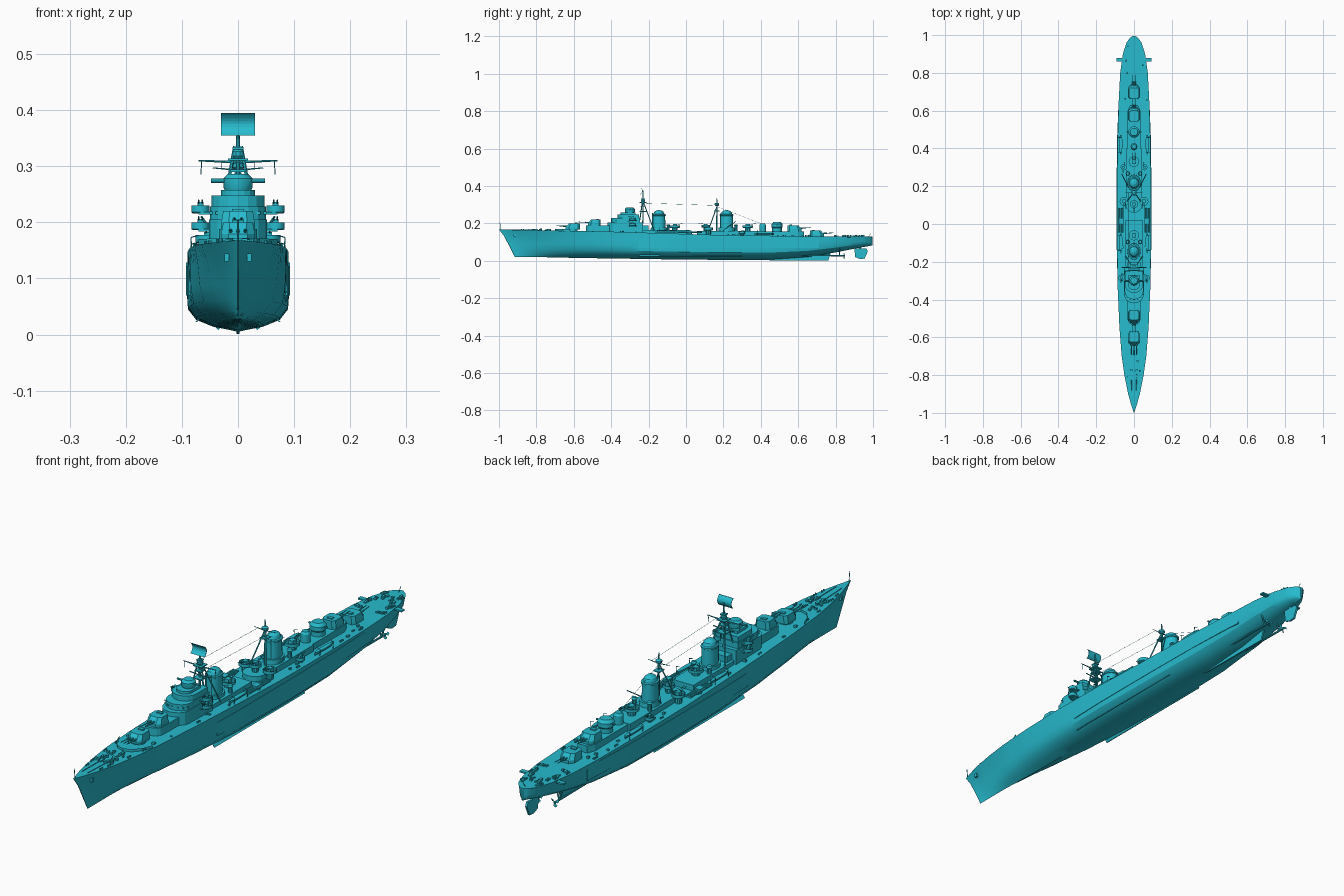
import bpy, math, random
from mathutils import Vector

if "Cube" in bpy.data.objects:
    bpy.data.objects.remove(bpy.data.objects["Cube"])

random.seed(4)
mat = bpy.data.materials.new("ship_paint")
mat.diffuse_color = (0.02, 0.5, 0.62, 1)
mat.use_nodes = True
mat.node_tree.nodes["Principled BSDF"].inputs["Base Color"].default_value = mat.diffuse_color

def mesh(name, verts, faces, smooth=False):
    me = bpy.data.meshes.new(name)
    me.from_pydata([tuple(v) for v in verts], [], faces)
    me.materials.append(mat)
    ob = bpy.data.objects.new(name, me)
    bpy.context.collection.objects.link(ob)
    if smooth:
        bpy.ops.object.select_all(action='DESELECT')
        ob.select_set(True)
        bpy.context.view_layer.objects.active = ob
        bpy.ops.object.shade_smooth_by_angle(angle=math.radians(30))
    return ob

def loft(name, rings, smooth=False):
    n = len(rings[0])
    verts = [p for r in rings for p in r]
    faces = [(i*n+j, i*n+(j+1) % n, (i+1)*n+(j+1) % n, (i+1)*n+j)
             for i in range(len(rings)-1) for j in range(n)]
    faces += [tuple(range(n))[::-1], tuple(range(len(verts)-n, len(verts)))]
    return mesh(name, verts, faces, smooth)

def prism(name, outline, z0, z1, top=None):
    return loft(name, [[(x, y, z0) for x, y in outline],
                       [(x, y, z1) for x, y in (top or outline)]])

def box(name, x, y, z0, w, l, h):
    a, b = w/2, l/2
    return prism(name, [(x-a, y-b), (x+a, y-b), (x+a, y+b), (x-a, y+b)], z0, z0+h)

def lathe(name, prof, x, y, n=16, sx=1, sy=1, smooth=True):
    return loft(name, [[(x+sx*r*math.cos(2*math.pi*i/n), y+sy*r*math.sin(2*math.pi*i/n), z)
                        for i in range(n)] for r, z in prof], smooth)

def rod(name, a, b, r, r2=None, n=6):
    a, b = Vector(a), Vector(b)
    q = (b-a).to_track_quat('Z', 'Y')
    ring = [Vector((math.cos(2*math.pi*i/n), math.sin(2*math.pi*i/n), 0)) for i in range(n)]
    return loft(name, [[a+q @ (v*r) for v in ring], [b+q @ (v*(r2 or r)) for v in ring]])

# Hull stations: y, deck half width, waterline half width, keel z, fullness
ST = [(-1, .001, .001, .02, 0), (-.95, .017, .007, .02, 0), (-.9, .031, .015, .02, 0),
      (-.8, .051, .031, .02, .1), (-.7, .065, .047, .018, .25), (-.55, .077, .068, .015, .5),
      (-.35, .086, .084, .012, .8), (-.1, .09, .091, .008, 1), (.2, .09, .091, .005, 1),
      (.45, .087, .088, .006, .9), (.65, .081, .08, .02, .7), (.8, .073, .069, .045, .6),
      (.9, .059, .052, .065, .6), (.96, .04, .034, .076, .6), (.985, .022, .018, .08, .6),
      (.996, .005, .004, .083, .6)]
SHEER = [(-1, .168), (-.8, .163), (-.4, .156), (-.1, .147), (.1, .14), (.4, .135), (.7, .13), (1, .131)]

def interp(table, y, k=1):
    for p, q in zip(table, table[1:]):
        if y <= q[0]:
            return p[k] + (q[k]-p[k])*(y-p[0])/(q[0]-p[0])
    return table[-1][k]

def deck(y):
    return interp(SHEER, y)

rings = []
for i in range(len(ST)*4-3):
    a, b = ST[i//4], ST[min(i//4+1, len(ST)-1)]
    y, wd, ww, zk, f = [p+(q-p)*(i % 4)/4 for p, q in zip(a, b)]
    mix = lambda v, u: v+(u-v)*f
    half = [(wd, 1), (wd+(ww-wd)*.6, .76), (ww, .5), (ww*mix(.8, .98), .3),
            (ww*mix(.5, .82), .16), (ww*mix(.25, .5), .07)]
    rake = .085*max(0, 1-(y+1)/.3)
    pt = lambda x, t: (x, y+rake*(1-t)**.8, zk+(deck(y)-zk)*t)
    rings.append([pt(x, t) for x, t in half] + [pt(0, 0)] + [pt(-x, t) for x, t in half[::-1]])
loft("hull", rings, True)

# Armour belt, bilge keels, skeg, rudder
ys = [-.25+.08*i for i in range(13)]
edge = [(interp(ST, y, 2)+.0015, y) for y in ys]
prism("armour_belt", edge + [(-x, y) for x, y in edge[::-1]], .07, .122)
loft("skeg", [[(s, .35, .01), (s, .45, .003), (s, .76, .001), (s, .775, .045), (s, .5, .03)] for s in (-.003, .003)])
loft("rudder", [[(s, .9, .066), (s, .905, .02), (s, .93, .01), (s, .955, .012), (s, .972, .05), (s, .965, .066)]
                for s in (-.004, .004)])
rod("rudder_stock", (0, .93, .06), (0, .93, .085), .005)
for s in (-1, 1):
    loft("bilge_keel", [[(s*.066, y, .033), (s*.07, y, .03), (s*.076, y, .022), (s*.073, y, .022)]
                        for y in (-.25, .3)])
    rod("propeller_shaft", (s*.035, .58, .03), (s*.035, .85, .028), .004, n=8)
    for dx in (.015, -.012):
        rod("shaft_strut", (s*.035, .82, .028), (s*(.035+dx), .82, .068), .003)
    for k in range(3):
        t = k*2.094+.5
        c, d = math.cos(t), math.sin(t)
        q = lambda r, w, e: (s*.035+c*r-d*w, .845+e, .028+d*r+c*w)
        mesh("propeller_blade", [q(.002, 0, 0), q(.013, -.007, -.003), q(.02, 0, 0), q(.013, .007, .003)], [(0, 1, 2, 3)])

# Breakwater on the forecastle
for s in (-1, 1):
    path = [(0, -.70), (s*.03, -.69), (s*.055, -.66), (s*.07, -.62)]
    for (x, y), (u, v) in zip(path, path[1:]):
        z = deck(y)-.002
        mesh("breakwater", [(x, y, z), (u, v, z), (u, v, z+.012), (x, y, z+.012)], [(0, 1, 2, 3)])

# Main gun turrets
def turret(name, y, z, d, guns, w=.03, l=.038, h=.032):
    lathe(name+"_barbette", [(w*.85, deck(y)-.01), (w*.85, z+.003)], 0, y, 20)
    o = lambda k, f: [(-w*.55*k, y+d*l*f), (w*.55*k, y+d*l*f), (w*k, y+d*l*f*.55), (w*k, y-d*l*.7),
                      (w*.65*k, y-d*l), (-w*.65*k, y-d*l), (-w*k, y-d*l*.7), (-w*k, y+d*l*f*.55)]
    loft(name, [[(a, b, zz) for a, b in o(k, f)] for k, f, zz in
                ((1, 1, z), (1, 1, z+h*.35), (.88, .55, z+h))])
    for i in range(guns):
        x = (i-(guns-1)/2)*.013
        rod(name+"_gun_sleeve", (x, y+d*l*.6, z+h*.5), (x, y+d*(l+.015), z+h*.55), .0035, n=8)
        rod(name+"_gun_barrel", (x, y+d*(l+.015), z+h*.55), (x, y+d*(l+.05), z+h*.62), .002, .0015, n=8)
    box(name+"_sight_hood", 0, y-d*l*.5, z+h, w*.7, l*.35, .004)

turret("forward_turret", -.605, .168, -1, 3, h=.032)
turret("raised_forward_turret", -.49, .188, -1, 2, h=.032, l=.034)
turret("raised_aft_turret", .58, .158, 1, 2)
turret("aft_turret", .7, .13, 1, 2)

# Deckhouses
def rounded(w, y0, y1, n=8):
    arc = [(w*math.cos(math.pi*i/n), y0+w*.9-w*.9*math.sin(math.pi*i/n)) for i in range(n+1)]
    return arc + [(-w, y1), (w, y1)]
prism("forward_deckhouse", rounded(.034, -.535, -.2), .14, .188)
prism("midship_deckhouse", rounded(.045, -.26, .02), .13, .165)
prism("aft_deckhouse", rounded(.042, .06, .4), .125, .16)
prism("after_deckhouse", [(-.034, .38), (.034, .38), (.034, .6), (.02, .63), (-.02, .63), (-.034, .6)], .12, .158)

# Bridge tower
prism("bridge_base", rounded(.052, -.42, -.23), .15, .205)
prism("bridge_tower", rounded(.05, -.4, -.245), .2, .228)
prism("bridge_upper", rounded(.047, -.365, -.25), .225, .248)
prism("bridge_screen", rounded(.03, -.35, -.27), .245, .258)
lathe("bridge_director", [(.02, .25), (.026, .262), (.026, .278), (.018, .286)], 0, -.3, 12)
rod("rangefinder", (-.048, -.3, .274), (.048, -.3, .274), .004, n=8)
for i in range(-3, 4):
    t = i*.4
    x, y = .0505*math.sin(t), -.356-.045*math.cos(t)
    box("bridge_window", x, y, .214, .008, .002, .005)

# Light gun tub with twin barrels
def gun_tub(name, x, y, z, r=.02, d=-1, base=None):
    if base:
        lathe(name+"_pedestal", [(r*.5, base), (r*.6, z)], x, y, 10)
    lathe(name+"_tub", [(r*.85, z-.002), (r, z), (r, z+.012), (r*.92, z+.012), (r*.92, z+.002), (.002, z+.002)], x, y)
    box(name+"_mount", x, y, z+.002, r*.7, r*.8, .016)
    for s in (-1, 1):
        rod(name+"_barrel", (x+s*r*.2, y, z+.014), (x+s*r*.2, y+d*r*1.7, z+.022), .0012)

for s in (-1, 1):
    for z in (.188, .218):
        prism("bridge_wing", [(s*.03, -.31), (s*.07, -.3), (s*.07, -.27), (s*.03, -.26)], z-.004, z)
        gun_tub("wing_gun", s*.067, -.285, z, .016)
    gun_tub("waist_gun", s*.052, .12, .165, .024, -1, .13)
    gun_tub("quarter_gun", s*.055, .3, .145, .016, 1, .125)
gun_tub("midship_gun", 0, -.06, .178, .027, 1, .15)
gun_tub("centre_gun", 0, .105, .18, .022, -1, .15)
gun_tub("after_gun", 0, .33, .178, .028, 1, .15)

# After directors
lathe("after_director", [(.026, .15), (.026, .175), (.03, .18), (.03, .196), (.02, .207)], 0, .487)
rod("after_rangefinder", (-.04, .487, .192), (.04, .487, .192), .0035)
lathe("after_director_house", [(.018, .15), (.018, .19), (.012, .2)], 0, .41, 12)

# Funnels with domed caps
for name, y in (("forward_funnel", -.145), ("after_funnel", .217)):
    lathe(name+"_casing", [(.038, .14), (.036, .178)], 0, y, 20, .95, 1.2)
    lathe(name, [(.028, .15), (.027, .24), (.0295, .242), (.0295, .248), (.024, .25), (.02, .262), (.01, .27), (.001, .271)],
          0, y, 24, 1, 1.25)
    for s in (-1, 1):
        rod(name+"_steam_pipe", (s*.012, y-.034, .16), (s*.012, y-.034, .255), .0025)
        lathe(name+"_vent", [(.008, .14), (.008, .185), (.011, .188), (.008, .195)], s*.033, y+.05, 10)

# Foremast tripod
F = -.23
for s in (-1, 1):
    rod("foremast_front_leg", (s*.03, F-.02, .2), (s*.006, F, .335), .003)
    rod("foremast_back_leg", (s*.045, F+.06, .16), (s*.006, F, .32), .0025)
    rod("foremast_yard", (0, F, .307), (s*.07, F, .31), .003, .0015)
    rod("lower_yard", (0, F, .272), (s*.045, F, .276), .002)
    rod("yard_aerial", (s*.065, F, .308), (s*.066, F, .285), .001)
for z, w in ((.262, .018), (.29, .014), (.31, .018), (.33, .01)):
    box("foremast_platform", 0, F, z, w*2, w*2, .004)
rod("foremast_pole", (0, F, .2), (0, F, .375), .004, .003, 8)
lathe("foremast_lantern", [(.008, .314), (.011, .318), (.011, .326), (.007, .33)], 0, F, 10)

# Curved radar screen
n = 8
prof = [(F-.004-.012*(2*i/n-1)**2, .355+.04*i/n) for i in range(n+1)]
loft("radar_screen", [[(x, y, z) for y, z in prof] + [(x, y+.002, z) for y, z in prof[::-1]] for x in (-.03, .03)])

# Mainmast
M = .165
rod("mainmast_pole", (0, M, .15), (0, M, .335), .0045, .002, 8)
for s in (-1, 1):
    rod("mainmast_leg", (s*.04, M-.05, .15), (s*.003, M, .29), .0025)
    rod("mainmast_yard", (0, M, .293), (s*.045, M, .297), .002, .001)
    rod("boat_boom", (s*.03, M+.03, .16), (s*.065, M+.1, .21), .002)
box("mainmast_platform", 0, M, .265, .026, .03, .004)
lathe("mainmast_radar", [(.006, .293), (.012, .298), (.012, .306), (.006, .31)], 0, M, 10)

# Aerial wires and stays
for s in (-1, 1):
    rod("aerial_wire", (s*.03, F, .309), (s*.03, M, .296), .0006, n=3)
rod("after_stay", (0, M, .29), (0, .4, .2), .0006, n=3)

# Torpedo tubes, boats and davits on the sides
for s in (-1, 1):
    lathe("torpedo_mount", [(.012, .135), (.012, .15)], s*.068, .02, 12)
    for k in (-1, 0, 1):
        rod("torpedo_tube", (s*.068+k*.009, -.045, .153), (s*.068+k*.009, .085, .153), .0042, n=8)
    box("torpedo_shield", s*.068, .015, .15, .024, .03, .012)
    for y in (.42, -.1):
        z = deck(y)+.004
        loft("boat", [[(s*.07+w*.2, y+l, z), (s*.07+w, y+l, z+.011), (s*.07-w, y+l, z+.011), (s*.07-w*.2, y+l, z)]
                      for l, w in ((-.055, .001), (-.035, .007), (0, .009), (.03, .008), (.05, .004))])
        for e in (-.04, .04):
            rod("davit", (s*.082, y+e, z-.005), (s*.084, y+e, z+.022), .0012)
            rod("davit_arm", (s*.084, y+e, z+.022), (s*.07, y+e, z+.026), .0012)
    # Anchors and chains
    rod("anchor_chain", (s*.012, -.93, .1675), (s*.014, -.78, .1635), .0015)
    lathe("capstan", [(.006, .16), (.004, .168), (.007, .172)], s*.014, -.775, 10)
    box("anchor", s*.02, -.915, .13, .008, .012, .014)
    # Stern depth-charge rail overhanging the side
    box("stern_chute", s*.078, .87, .122, .03, .018, .006)

# Small deck fittings: bollards, hatches, vents
for y in (-.88, -.84, -.74, -.66, -.35, .25, .52, .64, .8, .86, .93):
    for s in (-1, 1):
        for e in (0, .012):
            lathe("bollard", [(.003, deck(y)-.002), (.003, deck(y)+.006)], s*interp(ST, y)*.85, y+e, 8)
for i in range(44):
    y = random.choice((random.uniform(-.85, -.72), random.uniform(.77, .95), random.uniform(-.6, .7)))
    w = interp(ST, y)
    x = random.uniform(.2, .75)*w if abs(y) > .71 else random.uniform(.58, .85)*w
    for s in (-1, 1):
        box("deck_fitting", s*x, y, deck(y)-.002, random.uniform(.005, .011), random.uniform(.006, .014), random.uniform(.005, .011))

# Jackstaff and ensign staff
rod("jackstaff", (0, -.99, .165), (0, -.995, .205), .0015)
rod("ensign_staff", (0, .975, .128), (0, .99, .15), .0012)
